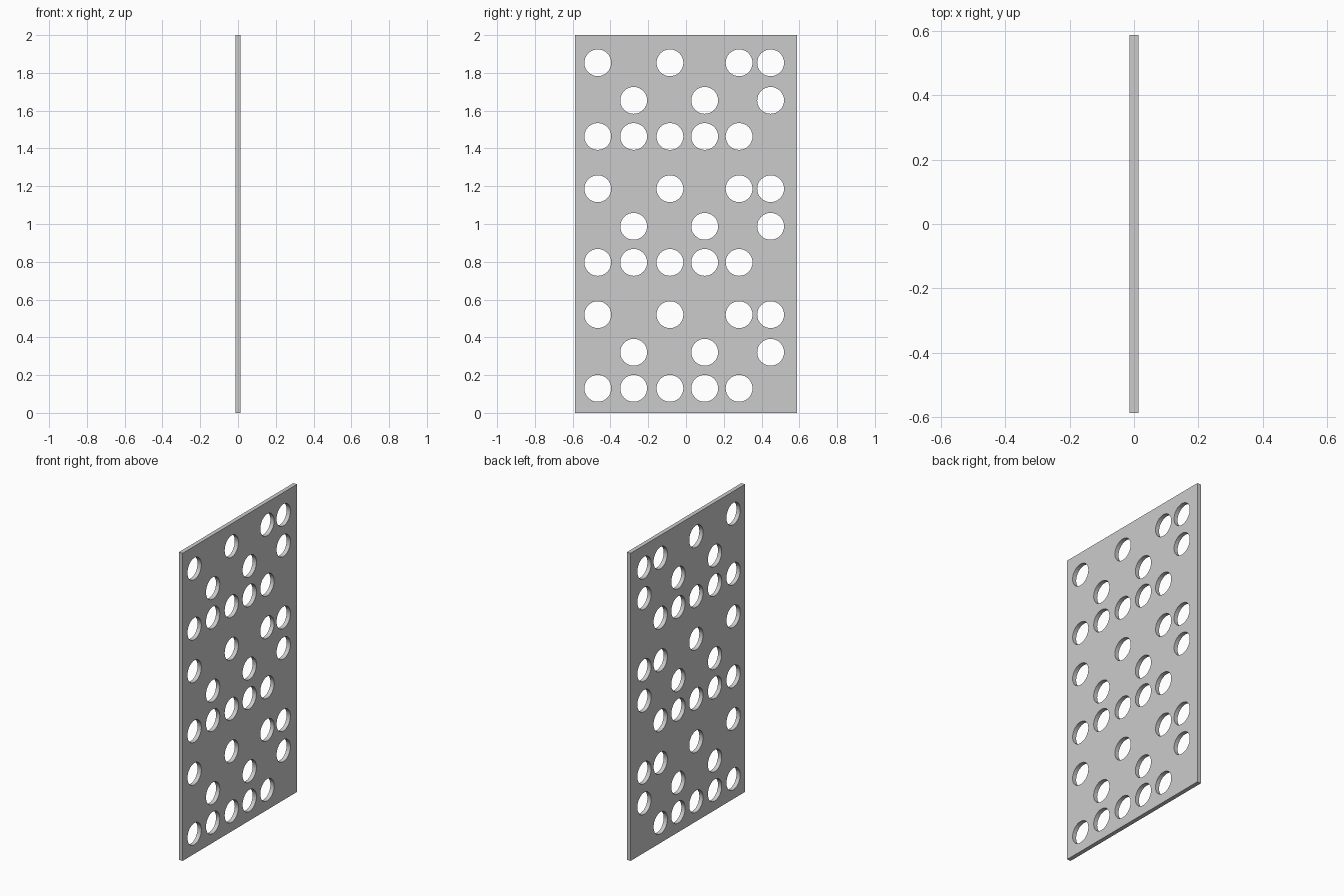
import bpy, bmesh, math
from mathutils import Matrix

if "Cube" in bpy.data.objects:
    bpy.data.objects.remove(bpy.data.objects["Cube"])

HALF_WIDTH, HEIGHT, HALF_THICK = 0.587, 2.0, 0.0135
RADIUS, SIDES = 0.071, 32
COLUMNS = [-0.467, -0.277, -0.085, 0.099, 0.281, 0.448]
# One repeating band: row height and the columns that are punched
BAND = [(0.130, (0, 1, 2, 3, 4)), (0.321, (1, 3, 5)), (0.520, (0, 2, 4, 5))]
PITCH = 0.6667


def make_object(name, bm):
    mesh = bpy.data.meshes.new(name)
    bm.to_mesh(mesh)
    bm.free()
    obj = bpy.data.objects.new(name, mesh)
    bpy.context.collection.objects.link(obj)
    return obj


# Flat plate
bm = bmesh.new()
bmesh.ops.create_cube(bm, size=1, matrix=Matrix.Translation((0, 0, HEIGHT / 2))
                      @ Matrix.Diagonal((2 * HALF_THICK, 2 * HALF_WIDTH, HEIGHT, 1)))
plate = make_object("perforated_plate", bm)

# Cylinders for the round holes, three bands up the plate
bm = bmesh.new()
turn = Matrix.Rotation(math.pi / 2, 4, 'Y')
for band in range(3):
    for z, columns in BAND:
        for c in columns:
            place = Matrix.Translation((0, COLUMNS[c], z + band * PITCH))
            bmesh.ops.create_cone(bm, cap_ends=True, segments=SIDES, radius1=RADIUS,
                                  radius2=RADIUS, depth=0.2, matrix=place @ turn)
cutter = make_object("hole_cutter", bm)
cutter.hide_render = True

# Punch the holes, then discard the cutter
cut = plate.modifiers.new("holes", 'BOOLEAN')
cut.operation, cut.solver, cut.object = 'DIFFERENCE', 'EXACT', cutter
bpy.context.view_layer.objects.active = plate
plate.select_set(True)
cutter.select_set(False)
bpy.ops.object.modifier_apply(modifier=cut.name)
bpy.data.objects.remove(cutter)

# Smooth hole walls, sharp rims
bpy.ops.object.shade_smooth_by_angle(angle=math.radians(30))
